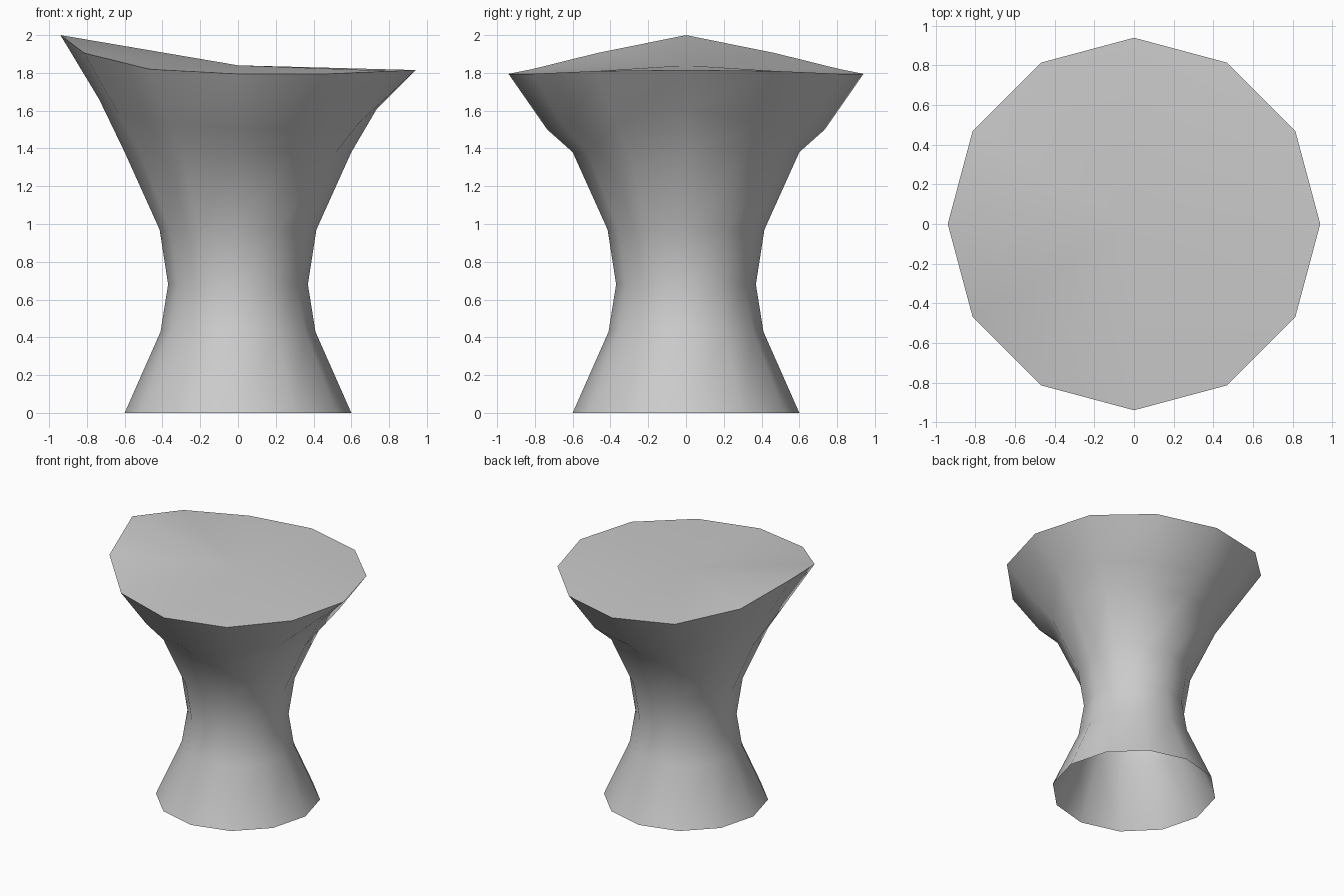
import bpy, bmesh, math

if "Cube" in bpy.data.objects:
    bpy.data.objects.remove(bpy.data.objects["Cube"])

N = 12
# (radius, height) of the level rings, bottom to top
LEVEL = [(0.60, 0.0), (0.41, 0.43), (0.37, 0.68), (0.415, 0.97), (0.60, 1.38)]
# wavy rings: heights every 30 degrees from +x round to -x, mirrored in y
WAVY = [(0.735, [1.61, 1.53, 1.50, 1.50, 1.53, 1.59, 1.66]),
        (0.94, [1.815, 1.81, 1.795, 1.795, 1.82, 1.905, 2.0])]

bm = bmesh.new()


def ring(radius, heights):
    verts = []
    for i in range(N):
        a = 2 * math.pi * i / N
        z = heights[min(i, N - i)]
        verts.append(bm.verts.new((radius * math.cos(a), radius * math.sin(a), z)))
    return verts


# Waisted body, open at the bottom
rings = [ring(r, [z] * 7) for r, z in LEVEL] + [ring(r, h) for r, h in WAVY]
for low, high in zip(rings, rings[1:]):
    for i in range(N):
        j = (i + 1) % N
        bm.faces.new((low[i], low[j], high[j], high[i]))

# Uneven top, a fan around a centre point
centre = bm.verts.new((0, 0, 1.84))
top = rings[-1]
for i in range(N):
    bm.faces.new((top[i], top[(i + 1) % N], centre))

mesh = bpy.data.meshes.new("waisted_stump")
bm.to_mesh(mesh)
bm.free()
obj = bpy.data.objects.new("waisted_stump", mesh)
bpy.context.collection.objects.link(obj)
bpy.context.view_layer.objects.active = obj
obj.select_set(True)
bpy.ops.object.shade_smooth_by_angle(angle=math.radians(60))
